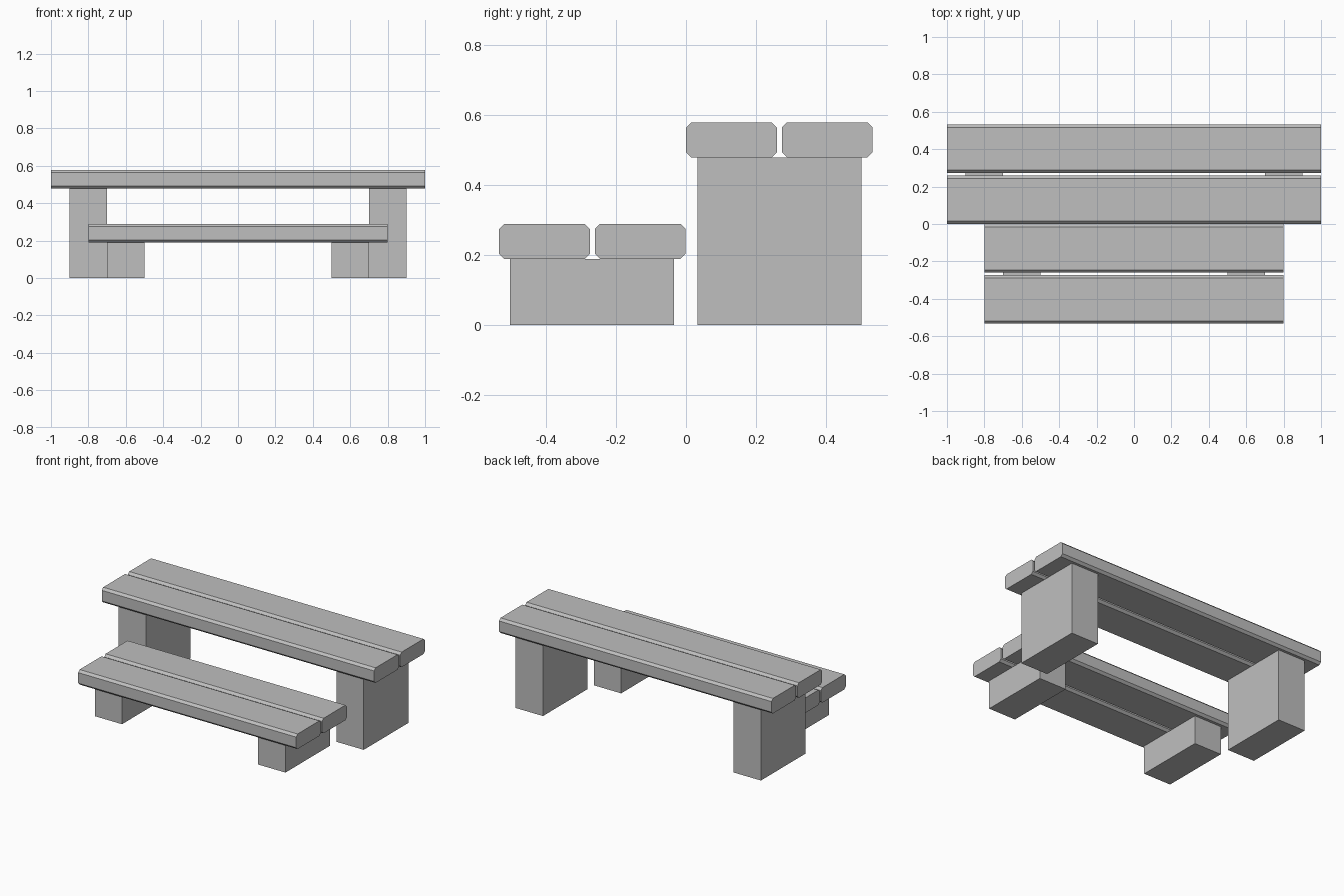
import bpy

if "Cube" in bpy.data.objects:
    bpy.data.objects.remove(bpy.data.objects["Cube"])

grey = bpy.data.materials.new("plain_grey")
grey.diffuse_color = (0.52, 0.52, 0.52, 1)
grey.use_nodes = True
grey.node_tree.nodes["Principled BSDF"].inputs["Base Color"].default_value = grey.diffuse_color


def prism(name, profile, x0, x1):
    """Extrude a closed (y, z) profile along x."""
    n = len(profile)
    verts = [(x, y, z) for x in (x0, x1) for y, z in profile]
    faces = [tuple(reversed(range(n))), tuple(range(n, 2 * n))]
    faces += [(i, (i + 1) % n, (i + 1) % n + n, i + n) for i in range(n)]
    mesh = bpy.data.meshes.new(name)
    mesh.from_pydata(verts, [], faces)
    mesh.materials.append(grey)
    obj = bpy.data.objects.new(name, mesh)
    bpy.context.collection.objects.link(obj)


def plank(name, half, y0, y1, z0, z1, c=0.015):
    # board with chamfered long edges and flat sawn ends
    prism(name, [(y0 + c, z0), (y1 - c, z0), (y1, z0 + c), (y1, z1 - c),
                 (y1 - c, z1), (y0 + c, z1), (y0, z1 - c), (y0, z0 + c)], -half, half)


def legs(name, inner, outer, y0, y1, z1):
    # mirrored pair of solid block legs
    box = [(y0, 0), (y1, 0), (y1, z1), (y0, z1)]
    prism(name + "_left", box, -outer, -inner)
    prism(name + "_right", box, inner, outer)


# low front bench
plank("seat_plank_front", 0.8, -0.533, -0.274, 0.189, 0.289)
plank("seat_plank_back", 0.8, -0.260, -0.001, 0.189, 0.289)
legs("seat_leg", 0.5, 0.7, -0.502, -0.034, 0.189)

# tall rear table
plank("table_plank_front", 1.0, 0.0, 0.259, 0.478, 0.578)
plank("table_plank_back", 1.0, 0.273, 0.532, 0.478, 0.578)
legs("table_leg", 0.7, 0.9, 0.033, 0.500, 0.478)
